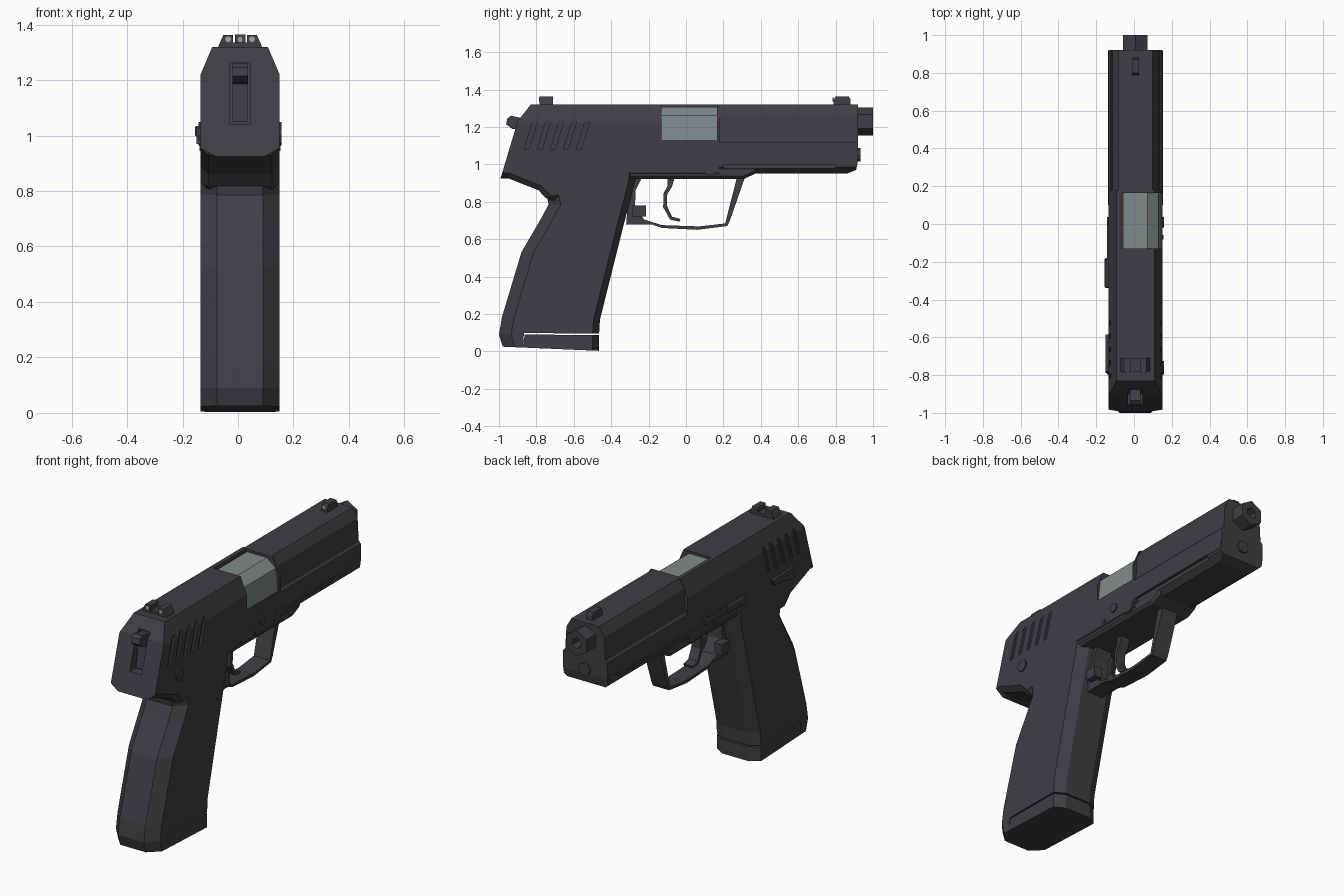
import bpy, bmesh, math
from mathutils import Vector

if "Cube" in bpy.data.objects:
    bpy.data.objects.remove(bpy.data.objects["Cube"])

CX = 0.0075  # centre plane of the pistol


def material(name, rgb):
    m = bpy.data.materials.new(name)
    m.diffuse_color = (*rgb, 1)
    m.use_nodes = True
    m.node_tree.nodes["Principled BSDF"].inputs["Base Color"].default_value = m.diffuse_color
    return m


DARK = material("dark_gunmetal", (0.050, 0.049, 0.057))
STEEL = material("grey_steel", (0.215, 0.255, 0.255))
DOT = material("pale_dot", (0.36, 0.38, 0.38))


def finish(bm, name, mat):
    bmesh.ops.recalc_face_normals(bm, faces=bm.faces[:])
    me = bpy.data.meshes.new(name)
    bm.to_mesh(me)
    bm.free()
    me.materials.append(mat)
    ob = bpy.data.objects.new(name, me)
    bpy.context.collection.objects.link(ob)
    return ob


def add_loft(bm, rings):
    rows = [[bm.verts.new((x + CX, y, z)) for x, y, z in r] for r in rings]
    n = len(rows[0])
    for a, b in zip(rows, rows[1:]):
        for i in range(n):
            bm.faces.new((a[i], a[(i + 1) % n], b[(i + 1) % n], b[i]))
    bm.faces.new(rows[0])
    bm.faces.new(rows[-1])


def loft(name, rings, mat=DARK):
    bm = bmesh.new()
    add_loft(bm, rings)
    return finish(bm, name, mat)


def side(profile, x0, x1):
    """Rings for a (y, z) profile extruded across x."""
    return [[(x, y, z) for y, z in profile] for x in (x0, x1)]


def plate(name, profile, x0, x1, mat=DARK, bevel=0):
    ob = loft(name, side(profile, x0, x1), mat)
    if bevel:
        b = ob.modifiers.new("chamfer", 'BEVEL')
        b.width, b.segments = bevel, 1
    return ob


def rect(y0, y1, z0, z1):
    return [(y0, z0), (y1, z0), (y1, z1), (y0, z1)]


def ngon(n, r, c, start=0.0):
    return [(c[0] + r * math.cos(start + i * math.tau / n),
             c[1] + r * math.sin(start + i * math.tau / n)) for i in range(n)]


def section(name, half, y0, y1, planes=()):
    """Symmetric (x, z) half section extruded along y, then sliced by (y, z, ny, nz) planes."""
    sec = half + [(-x, z) for x, z in reversed(half)]
    bm = bmesh.new()
    add_loft(bm, [[(x, y, z) for x, z in sec] for y in (y0, y1)])
    for y, z, ny, nz in planes:
        cut = bmesh.ops.bisect_plane(bm, geom=bm.verts[:] + bm.edges[:] + bm.faces[:],
                                     plane_co=Vector((0, y, z)),
                                     plane_no=Vector((0, ny, nz)).normalized(), clear_outer=True)
        edges = [e for e in cut['geom_cut'] if isinstance(e, bmesh.types.BMEdge)]
        bmesh.ops.contextual_create(bm, geom=edges)
    return finish(bm, name, DARK)


def cutter(name, ring_sets, *targets):
    bm = bmesh.new()
    for r in ring_sets:
        add_loft(bm, r)
    c = finish(bm, name, DARK)
    c.hide_render = True
    c.hide_viewport = True
    for t in targets:
        m = t.modifiers.new(name, 'BOOLEAN')
        m.operation, m.solver, m.object = 'DIFFERENCE', 'EXACT', c


# Rear slide and frame, front slide, dust cover
body = section("slide_and_frame",
               [(.1, 1.32), (.1425, 1.22), (.1425, .955), (.09, .925)], -1.1, .18,
               [(-.83, 1.32, -.09, .07), (-.9, 1.23, -.30, .09)])
section("front_slide", [(.09, 1.32), (.122, 1.265), (.131, 1.11)], .17, .92)
dust = section("dust_cover", [(.131, 1.135), (.1425, 1.12), (.1425, .985), (.10, .95)], .17, .92,
               [(.91, .97, .05, -.01), (.86, .95, .02, -.05)])
plate("frame_underside", [(-.5, .99), (-.5, .922), (.31, .922), (.37, .95), (.40, .99)],
      -.135, .135, bevel=.015)

# Ejection port with exposed chamber
cutter("port_cutter", [side(rect(-.13, .165, 1.13, 1.4), -.075, .3)], body)
loft("chamber", [[(x, y, z) for x, z in
                  [(-.066, 1.12), (-.066, 1.306), (.064, 1.306), (.122, 1.26), (.136, 1.12)]]
                 for y in (-.135, .17)], STEEL)

# Slanted grip serrations on both sides
slots = []
for i in range(5):
    y = -.835 + i * .07
    p = [(y - .03, 1.08), (y - .005, 1.08), (y + .045, 1.245), (y + .02, 1.245)]
    slots += [side(p, .1315, .3), side(p, -.3, -.1315)]
cutter("serration_cutter", slots, body)

# Accessory rail grooves on both sides
rail = [(.2, .965), (.8, .965), (.8, 1.0), (.2, 1.0)]
cutter("rail_cutter", [side(rail, .133, .3), side(rail, -.3, -.133)], dust)
for s in (-1, 1):
    plate("frame_ledge", [(.10, .945), (.13, 1.017), (.80, 1.02), (.80, 1.005), (.18, 1.002), (.15, .945)],
          s * .13, s * .1455)
    plate("front_step", [(.80, 1.02), (.915, 1.045), (.915, 1.0), (.80, 1.0)], s * .13, s * .1455)

# Hammer in its slot
cutter("hammer_slot_cutter", [side([(-1.1, 1.04), (-.90, 1.04), (-.84, 1.262), (-1.1, 1.262)],
                                   -.038, .038)], body)
plate("hammer", [(-.85, 1.05), (-.915, 1.05), (-.895, 1.185), (-.93, 1.19), (-.962, 1.215),
                 (-.955, 1.245), (-.935, 1.26), (-.90, 1.252), (-.84, 1.24)], -.028, .028)

# Grip: back edge and front edge of each level
levels = [(-.98, .025, -.465, .003), (-1.0, .09, -.465, .085), (-.985, .18, -.46, .17),
          (-.88, .53, -.37, .53), (-.775, .71, -.322, .72), (-.735, .785, -.303, .79),
          (-.745, .84, -.29, .84), (-.77, .87, -.27, .925), (-.77, .96, -.27, .96)]
rings = []
for by, bz, fy, fz in levels:
    half = [(.083, by), (.1425, by + .065), (.1425, fy - .035), (.083, fy)]
    half += [(-x, y) for x, y in reversed(half)]
    rings.append([(x, y, bz + (fz - bz) * (y - by) / (fy - by)) for x, y in half])
grip = loft("grip", rings)
cutter("magazine_gap_cutter",
       [side([(-.872, .03), (-.862, .09), (-.3, .086), (-.3, .094), (-.866, .098)], -.3, .3)], grip)
plate("magazine_core", rect(-.84, -.50, .05, .085), -.1, .1)

# Tail over the web of the hand
plate("beavertail", [(-.985, .94), (-.90, .905), (-.79, .862), (-.73, .80), (-.45, .85),
                     (-.45, .99), (-.96, .99)], -.1425, .1425, bevel=.03)

# Trigger and guard
plate("trigger_guard",
      [(.315, .93), (.235, .70), (.22, .67), (.06, .65), (-.13, .66), (-.18, .678), (-.32, .678),
       (-.30, .93), (-.235, .93), (-.27, .86), (-.272, .78), (-.225, .705), (-.13, .675),
       (.07, .668), (.21, .684), (.272, .93)], -.052, .052)
plate("trigger", [(-.06, .93), (-.075, .88), (-.10, .84), (-.103, .78), (-.075, .72), (-.03, .708),
                  (-.035, .693), (-.085, .705), (-.122, .77), (-.12, .845), (-.098, .885),
                  (-.098, .93)], -.03, .03)

# Barrel with a sunken bore
hexa = [ngon(6, r, (0, 1.23), math.pi / 2) for r in (.075, .032)]
loft("barrel", [[(x, y, z) for x, z in hexa[k]] for y, k in
                ((.85, 0), (1.0, 0), (1.0, 1), (.93, 1))])
loft("recoil_rod", [[(x, y, z) for x, z in ngon(8, .036, (0, 1.05))] for y in (.9, .932)])

# Sights with pale dots
plate("front_sight", [(.788, 1.31), (.88, 1.31), (.88, 1.345), (.87, 1.364), (.80, 1.364),
                      (.788, 1.34)], -.019, .019)
for s in (-1, 1):
    loft("rear_sight", [[(s * x, y, z) for x, z in
                         [(.025, 1.30), (.085, 1.30), (.075, 1.33), (.06, 1.363), (.025, 1.363)]]
                        for y in (-.782, -.71)])
plate("rear_sight_base", rect(-.78, -.71, 1.31, 1.335), -.03, .03)
for x, y in ((-.043, -.786), (0, .784), (.043, -.786)):
    loft("sight_dot", [[(px, yy, pz) for px, pz in ngon(8, .011, (x, 1.347))]
                       for yy in (y, y + .006)], DOT)

# Pins on both sides, left-hand levers and magazine release
for s in (-1, 1):
    plate("frame_pin", ngon(8, .028, (.01, 1.02)), s * .12, s * .150)
    plate("small_pin", ngon(6, .012, (-.07, .975)), s * .12, s * .148)
    plate("safety_pivot", ngon(8, .036, (-.76, 1.0)), s * .12, s * .150)
    plate("magazine_release", rect(-.285, -.215, .72, .78), s * .04, s * .09)
plate("slide_stop_arm", [(-.3, 1.0), (.03, 1.0), (.03, 1.035), (-.3, 1.035)], -.150, -.12)
plate("slide_stop_pad", rect(-.34, -.18, .995, 1.035), -.163, -.12, bevel=.006)
plate("safety_lever", [(-.79, .97), (-.60, 1.0), (-.585, 1.03), (-.78, 1.035)], -.158, -.12)
